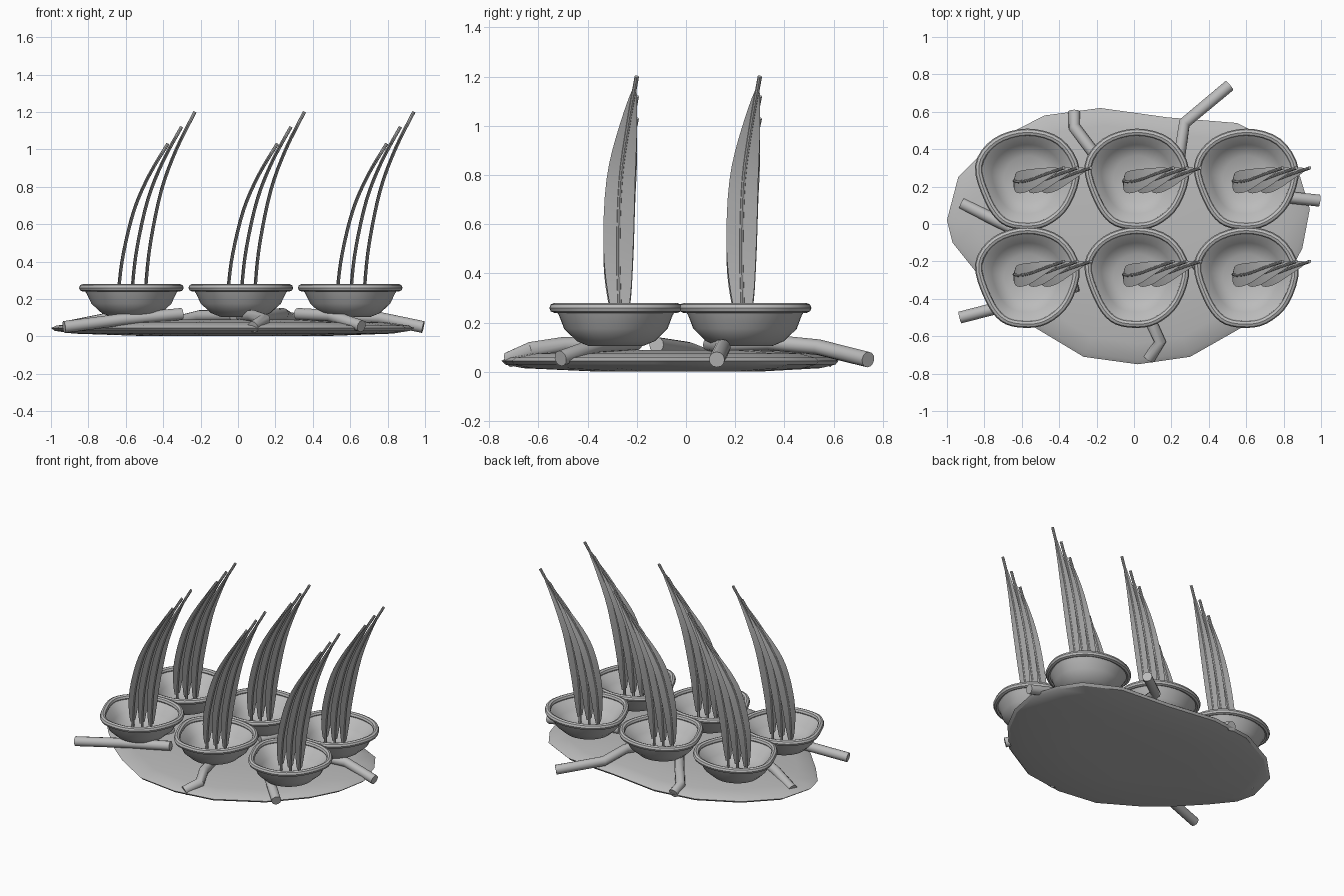
import bpy, bmesh, math
from mathutils import Vector

cube = bpy.data.objects.get("Cube")
if cube:
    bpy.data.objects.remove(cube, do_unlink=True)

grey = bpy.data.materials.new("plain_grey")
grey.use_nodes = True
grey.diffuse_color = (0.5, 0.5, 0.5, 1)
grey.node_tree.nodes["Principled BSDF"].inputs["Base Color"].default_value = (0.5, 0.5, 0.5, 1)


def finish(name, bm, angle=40):
    """Turn a bmesh into a shaded object."""
    bmesh.ops.recalc_face_normals(bm, faces=bm.faces)
    mesh = bpy.data.meshes.new(name)
    bm.to_mesh(mesh)
    bm.free()
    mesh.materials.append(grey)
    obj = bpy.data.objects.new(name, mesh)
    bpy.context.collection.objects.link(obj)
    bpy.ops.object.select_all(action='DESELECT')
    obj.select_set(True)
    bpy.context.view_layer.objects.active = obj
    bpy.ops.object.shade_smooth_by_angle(angle=math.radians(angle))
    return obj


def bridge(bm, a, b, closed=True):
    n = len(a)
    for i in range(n if closed else n - 1):
        j = (i + 1) % n
        bm.faces.new((a[i], a[j], b[j], b[i]))


def tube(bm, path, radius, sides=10, closed=False):
    """Sweep a round section along a path."""
    path = [Vector(p) for p in path]
    n = len(path)
    rings = []
    for i, p in enumerate(path):
        before = path[i - 1] if closed or i > 0 else p
        after = path[(i + 1) % n] if closed or i < n - 1 else p
        t = (after - before).normalized()
        up = Vector((0, 1, 0)) if abs(t.z) > 0.7 else Vector((0, 0, 1))
        u = t.cross(up).normalized()
        v = u.cross(t)
        angles = [2 * math.pi * k / sides for k in range(sides)]
        rings.append([bm.verts.new(p + radius * (u * math.cos(a) + v * math.sin(a)))
                      for a in angles])
    for a, b in zip(rings, rings[1:]):
        bridge(bm, a, b)
    if closed:
        bridge(bm, rings[-1], rings[0])
    else:
        bm.faces.new(rings[0])
        bm.faces.new(rings[-1])


def spline(points, steps=6, closed=False):
    """Smooth curve through the points."""
    pts = [Vector(p) for p in points]
    n = len(pts)
    out = []
    for i in range(n if closed else n - 1):
        if closed:
            a, b, c, d = (pts[(i + k) % n] for k in (-1, 0, 1, 2))
        else:
            a, b, c, d = (pts[min(max(i + k, 0), n - 1)] for k in (-1, 0, 1, 2))
        for s in range(steps):
            t = s / steps
            out.append(0.5 * (2 * b + (c - a) * t + (2 * a - 5 * b + 4 * c - d) * t * t
                              + (3 * b - a - 3 * c + d) * t ** 3))
    return out if closed else out + [pts[-1]]


# Base slab: an uneven many-sided outline, thin at the edge
outline = [(-1, .02), (-.94, .25), (-.75, .44), (-.48, .58), (-.18, .62), (.18, .57),
           (.55, .54), (.79, .42), (.88, .28), (.94, .08), (.9, -.13), (.8, -.32),
           (.6, -.54), (.3, -.71), (.02, -.75), (-.27, -.71), (-.52, -.56),
           (-.68, -.43), (-.85, -.25), (-.97, -.1)]
bm = bmesh.new()
rings = []
for scale, z in [(.5, .002), (.88, .015), (.98, .03), (1, .045), (.97, .058), (.85, .075), (.45, .09)]:
    rings.append([bm.verts.new((x * scale, y * scale, z)) for x, y in outline])
for a, b in zip(rings, rings[1:]):
    bridge(bm, a, b)
bm.faces.new(rings[0])
bm.faces.new(rings[-1])
finish("base_slab", bm, 30)

# Branches spreading out over the slab
branches = [
    [(.1, .1, .11), (.24, .34, .12), (.27, .54, .1), (.51, .74, .05)],
    [(-.02, .1, .11), (-.2, .36, .11), (-.32, .52, .08), (-.32, .6, .05)],
    [(-.45, -.12, .11), (-.72, .01, .09), (-.92, .11, .05)],
    [(-.3, -.33, .12), (-.62, -.42, .09), (-.93, -.5, .05)],
    [(.02, -.25, .11), (.08, -.5, .11), (.14, -.63, .09), (.08, -.72, .05)],
    [(.45, .1, .11), (.75, .15, .1), (.99, .125, .05)],
    [(.32, -.2, .12), (.5, -.36, .11), (.66, -.51, .055)],
]
for i, path in enumerate(branches):
    bm = bmesh.new()
    tube(bm, path, .032, 12)
    finish(f"branch_{i + 1}", bm)

# Bowl rim outline, slightly squeezed towards the front
rim = spline([(0, .25, .26), (.17, .2, .26), (.26, .05, .26), (.21, -.13, .26), (.1, -.23, .26),
              (-.02, -.25, .26), (-.13, -.22, .26), (-.21, -.11, .26), (-.26, .07, .26),
              (-.17, .2, .26)], 4, True)


def bowl(cx, cy, tag):
    centre = Vector((cx, cy, 0))
    bm = bmesh.new()
    # scale, height, roundness from outside bottom over the lip to the floor
    profile = [(.11, .105, 1), (.16, .125, .8), (.215, .175, .4), (.24, .23, 0),
               (.26, .26, 0), (.235, .25, 0), (.19, .19, .3), (.125, .145, 1)]
    rings = []
    for r, z, roundness in profile:
        ring = []
        for p in rim:
            flat = Vector((p.x, p.y, 0))
            q = flat * (r / .26) * (1 - roundness) + flat.normalized() * r * roundness
            ring.append(bm.verts.new(centre + q + Vector((0, 0, z))))
        rings.append(ring)
    for a, b in zip(rings, rings[1:]):
        bridge(bm, a, b)
    bm.faces.new(rings[0])
    bm.faces.new(rings[-1])
    finish("bowl_" + tag, bm)
    bm = bmesh.new()
    tube(bm, [centre + p for p in rim], .02, 8, True)
    finish("bowl_rim_" + tag, bm)


def leaf(cx, cy, shift, top, tag):
    """A curved stem with a thin blade along it."""
    spine = [(0, -.02, .14), (.003, -.02, .28), (.027, -.025, .5), (.085, -.015, .78),
             (.165, .015, 1.0), (.265, .05, 1.2)]
    k = (top - .14) / 1.06
    path = spline([(cx + shift + x, cy + y, .14 + (z - .14) * k) for x, y, z in spine], 4)
    bm = bmesh.new()
    tube(bm, path, .009, 8)
    finish("stem_" + tag, bm)
    bm = bmesh.new()
    sections = []
    for i, p in enumerate(path[2:-1]):
        t = i / (len(path) - 4)
        w = .062 * math.sin(math.pi * (.1 + .89 * t)) ** .8
        across = Vector((.12, 1, 0)) * w
        sections.append([bm.verts.new(p + d) for d in
                         (across, Vector((.004, 0, 0)), -across, Vector((-.004, 0, 0)))])
    for a, b in zip(sections, sections[1:]):
        bridge(bm, a, b)
    bm.faces.new(sections[0])
    bm.faces.new(sections[-1])
    finish("blade_" + tag, bm, 50)


# Two rows of three bowls, three leaves in each
for row, by, ly in (("front", -.285, -.25), ("back", .24, .25)):
    for col, bx in (("right", -.57), ("middle", .015), ("left", .6)):
        bowl(bx, by, f"{row}_{col}")
        for n, (shift, top) in enumerate([(-.07, 1.03), (.003, 1.12), (.075, 1.2)]):
            leaf(bx, ly, shift, top, f"{row}_{col}_{n + 1}")
